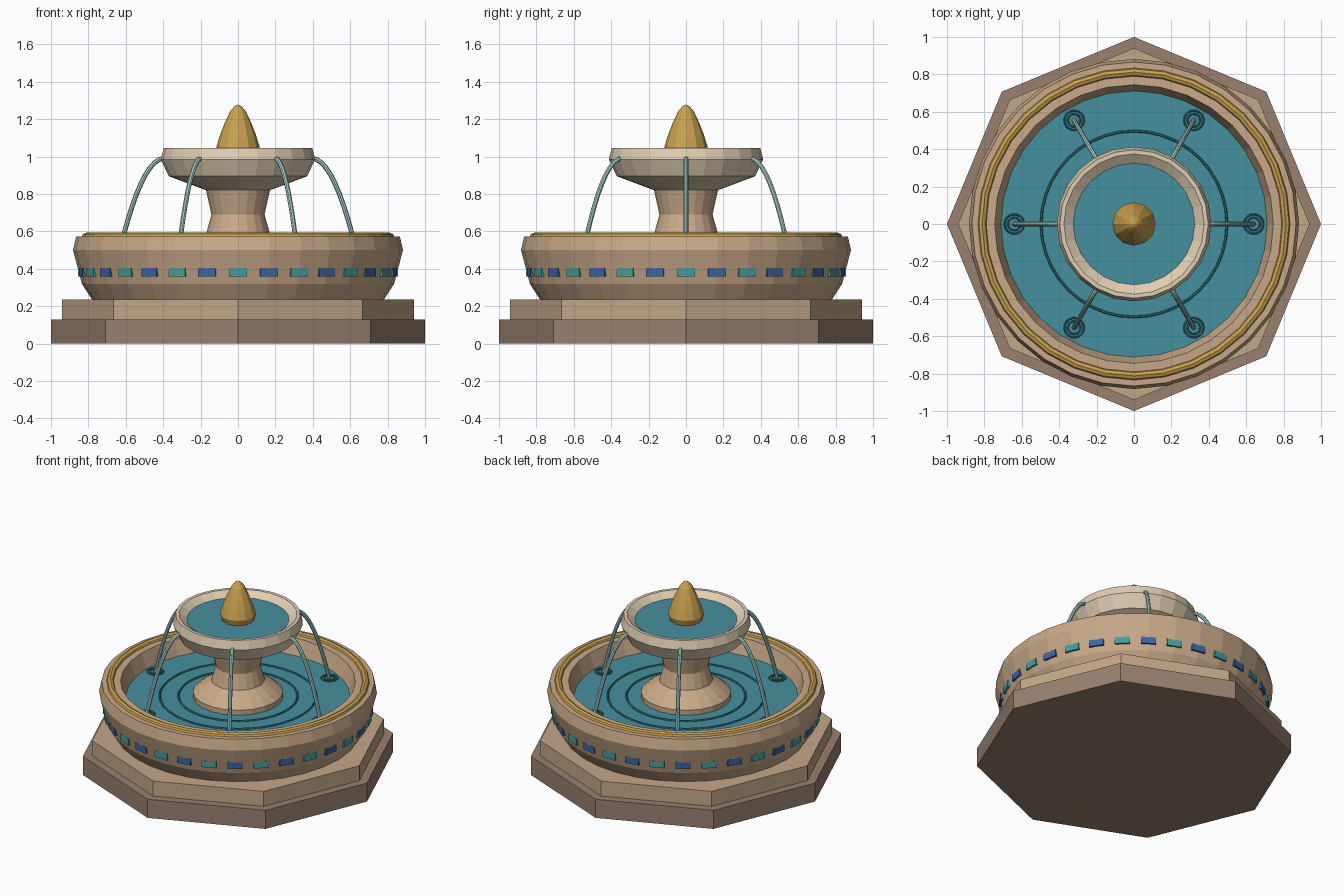
import bpy, bmesh
from math import sin, cos, pi
from mathutils import Matrix, Vector

if "Cube" in bpy.data.objects:
    bpy.data.objects.remove(bpy.data.objects["Cube"])


def material(name, r, g, b):
    m = bpy.data.materials.new(name)
    m.diffuse_color = tuple((c / 255) ** 2.2 for c in (r, g, b)) + (1,)
    m.use_nodes = True
    m.node_tree.nodes["Principled BSDF"].inputs["Base Color"].default_value = m.diffuse_color
    return m


STONE_DARK = material("dark_stone", 152, 127, 110)
STONE = material("stone", 200, 168, 136)
STONE_MID = material("mid_stone", 196, 166, 134)
STONE_PALE = material("pale_stone", 224, 205, 178)
GOLD = material("gold", 200, 160, 80)
WATER = material("water", 72, 143, 156)
RIPPLE = material("ripple", 55, 118, 125)
JET = material("jet_water", 165, 208, 200)
TEAL = material("teal_tile", 70, 155, 155)
BLUE = material("blue_tile", 60, 100, 160)


def finish(name, bm, mat):
    bmesh.ops.recalc_face_normals(bm, faces=bm.faces)
    me = bpy.data.meshes.new(name)
    bm.to_mesh(me)
    bm.free()
    me.materials.append(mat)
    ob = bpy.data.objects.new(name, me)
    bpy.context.collection.objects.link(ob)
    return ob


def lathe(name, profile, sides, mat, closed=False, centre=(0, 0)):
    """Revolve (radius, z) points; ends are capped unless the profile is a loop."""
    bm = bmesh.new()
    rings = []
    for r, z in profile:
        rings.append([bm.verts.new((centre[0] + r * cos(2 * pi * i / sides),
                                    centre[1] + r * sin(2 * pi * i / sides), z))
                      for i in range(sides)])
    pairs = list(zip(rings, rings[1:]))
    if closed:
        pairs.append((rings[-1], rings[0]))
    else:
        bm.faces.new(rings[0])
        bm.faces.new(rings[-1])
    for a, b in pairs:
        for i in range(sides):
            j = (i + 1) % sides
            bm.faces.new((a[i], a[j], b[j], b[i]))
    return finish(name, bm, mat)


def ring(name, radius, thick, z, sides, mat, centre=(0, 0), minor=6):
    prof = [(radius + thick * cos(2 * pi * k / minor), z + thick * sin(2 * pi * k / minor))
            for k in range(minor)]
    return lathe(name, prof, sides, mat, True, centre)


# Octagonal steps
lathe("lower_step", [(1.0, 0), (1.0, 0.13)], 8, STONE_DARK)
lathe("upper_step", [(0.94, 0.13), (0.94, 0.235)], 8, STONE_MID)

# Large basin with hollow interior and gilded rim
lathe("basin", [(0.78, 0.235), (0.835, 0.32), (0.882, 0.50), (0.866, 0.572), (0.745, 0.575),
                (0.705, 0.45), (0.68, 0.40)], 32, STONE)
ring("basin_rim", 0.812, 0.024, 0.569, 32, GOLD, minor=8)
lathe("basin_water", [(0.71, 0.43), (0.712, 0.47)], 32, WATER)

# Alternating tiles set into the basin wall
for i in range(32):
    bm = bmesh.new()
    bmesh.ops.create_cube(bm, size=1, matrix=Matrix.Rotation(-pi / 2 + 2 * pi * i / 32, 4, 'Z')
                          @ Matrix.Translation((0.841, 0, 0.382))
                          @ Matrix.Diagonal((0.03, 0.096, 0.046, 1)))
    finish(f"tile_{i}", bm, BLUE if i % 2 else TEAL)

# Pedestal
lathe("pedestal", [(0.287, 0.44), (0.287, 0.505), (0.245, 0.54), (0.17, 0.59),
                   (0.142, 0.69), (0.172, 0.825)], 20, STONE)

# Upper bowl, its water and the finial
lathe("upper_bowl", [(0.17, 0.82), (0.37, 0.895), (0.413, 0.985), (0.397, 1.045),
                     (0.375, 1.045), (0.315, 1.0), (0.29, 0.98)], 24, STONE_PALE)
lathe("upper_water", [(0.32, 0.99), (0.325, 1.01)], 24, WATER)
lathe("finial", [(0.10, 1.0), (0.116, 1.05), (0.098, 1.11), (0.073, 1.175), (0.043, 1.24),
                 (0.02, 1.268), (0.002, 1.278)], 12, GOLD)

# Ripples round the pedestal
for k, r in enumerate((0.378, 0.497)):
    ring(f"ripple_{k}", r, 0.007, 0.472, 40, RIPPLE)

# Six falling jets, each with landing ripples
for k in range(6):
    ang = k * pi / 3
    out = Vector((cos(ang), sin(ang), 0))
    side = Vector((-sin(ang), cos(ang), 0))
    bm = bmesh.new()
    loops = []
    for s in range(11):
        t = s / 10
        p = out * (0.395 + 0.245 * t) + Vector((0, 0, 0.99 - 0.525 * t * t))
        tangent = (out * 0.245 + Vector((0, 0, -1.05 * t))).normalized()
        normal = tangent.cross(side)
        loops.append([bm.verts.new(p + 0.013 * (side * cos(a * pi / 4) + normal * sin(a * pi / 4)))
                      for a in range(8)])
    for a, b in zip(loops, loops[1:]):
        for i in range(8):
            bm.faces.new((a[i], a[(i + 1) % 8], b[(i + 1) % 8], b[i]))
    bm.faces.new(loops[0])
    bm.faces.new(loops[-1])
    finish(f"jet_{k}", bm, JET)
    c = (0.64 * cos(ang), 0.64 * sin(ang))
    for n, r in enumerate((0.034, 0.052)):
        ring(f"splash_{k}_{n}", r, 0.005, 0.472, 20, RIPPLE, c)
